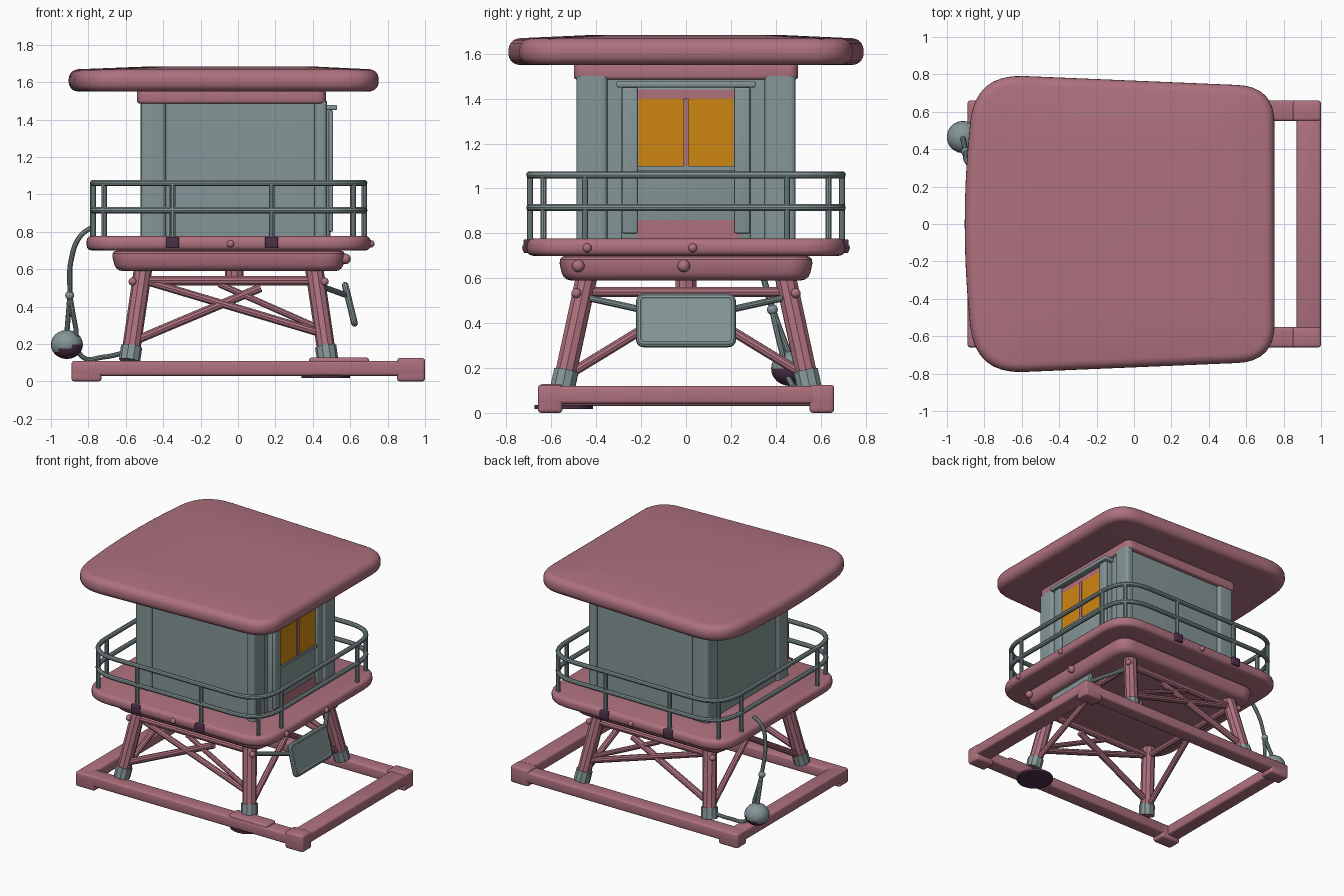
import bpy, bmesh, math
from mathutils import Vector, Matrix

if "Cube" in bpy.data.objects:
    bpy.data.objects.remove(bpy.data.objects["Cube"])


def mat(name, c):
    m = bpy.data.materials.new(name)
    m.diffuse_color = (*c, 1)
    m.use_nodes = True
    m.node_tree.nodes["Principled BSDF"].inputs["Base Color"].default_value = m.diffuse_color
    return m


PINK = mat("dusty pink", (0.42, 0.165, 0.21))
GREY = mat("blue grey", (0.235, 0.305, 0.31))
ORANGE = mat("window orange", (0.62, 0.24, 0.006))
DARK = mat("dark purple", (0.075, 0.03, 0.065))


def outline(corners, n=8):
    """Closed outline from (x, y, rounding) corners."""
    pts = []
    for i, (x, y, d) in enumerate(corners):
        p = Vector((x, y))
        if d <= 0:
            pts.append(p)
            continue
        a = p + (Vector(corners[i - 1][:2]) - p).normalized() * d
        b = p + (Vector(corners[(i + 1) % len(corners)][:2]) - p).normalized() * d
        for k in range(n + 1):
            t = k / n
            pts.append(a * (1 - t) ** 2 + p * (2 * t * (1 - t)) + b * t * t)
    return pts


def rect(x0, x1, y0, y1, d=0):
    return outline([(x0, y0, d), (x1, y0, d), (x1, y1, d), (x0, y1, d)])


def slab(name, pts, z0, z1, m, bevel=0.0, dome=0.0, seg=3, taper=1.0):
    """Extruded outline with rounded edges."""
    bm = bmesh.new()
    f = bm.faces.new([bm.verts.new((p.x, p.y, z0)) for p in pts])
    top = bmesh.ops.extrude_face_region(bm, geom=[f])["geom"]
    tv = [v for v in top if isinstance(v, bmesh.types.BMVert)]
    bmesh.ops.translate(bm, verts=tv, vec=(0, 0, z1 - z0))
    if taper != 1:
        bmesh.ops.scale(bm, verts=[v for v in bm.verts if v.co.z < z0 + 1e-4], vec=(taper, taper, 1))
    if dome:
        tf = [g for g in top if isinstance(g, bmesh.types.BMFace)]
        top = bmesh.ops.extrude_face_region(bm, geom=tf)["geom"]
        bmesh.ops.delete(bm, geom=tf, context='FACES_ONLY')
        tv = [v for v in top if isinstance(v, bmesh.types.BMVert)]
        bmesh.ops.scale(bm, verts=tv, vec=(0.55, 0.55, 1))
        bmesh.ops.translate(bm, verts=tv, vec=(0, 0, dome))
    bmesh.ops.recalc_face_normals(bm, faces=bm.faces[:])
    if bevel:
        es = [e for e in bm.edges if len(e.link_faces) == 2 and e.calc_face_angle() > math.radians(40)]
        bmesh.ops.bevel(bm, geom=es, offset=bevel, segments=seg, profile=0.5, affect='EDGES')
    me = bpy.data.meshes.new(name)
    bm.to_mesh(me)
    bm.free()
    me.materials.append(m)
    ob = bpy.data.objects.new(name, me)
    bpy.context.collection.objects.link(ob)
    return ob


def box(name, x0, x1, y0, y1, z0, z1, m, bevel=0.0):
    return slab(name, rect(x0, x1, y0, y1), z0, z1, m, bevel)


def tube(name, pts, r, m, cyclic=False, smooth=False):
    """Round bar along a path."""
    cu = bpy.data.curves.new(name, 'CURVE')
    cu.dimensions = '3D'
    cu.bevel_depth = r
    cu.bevel_resolution = 3
    cu.use_fill_caps = True
    s = cu.splines.new('BEZIER' if smooth else 'POLY')
    if smooth:
        s.bezier_points.add(len(pts) - 1)
        for b, p in zip(s.bezier_points, pts):
            b.co = p
            b.handle_left_type = b.handle_right_type = 'AUTO'
    else:
        s.points.add(len(pts) - 1)
        for b, p in zip(s.points, pts):
            b.co = (*p, 1)
    s.use_cyclic_u = cyclic
    cu.materials.append(m)
    ob = bpy.data.objects.new(name, cu)
    bpy.context.collection.objects.link(ob)
    bpy.ops.object.select_all(action='DESELECT')
    ob.select_set(True)
    bpy.context.view_layer.objects.active = ob
    bpy.ops.object.convert(target='MESH')
    return bpy.context.object


def ball(name, c, r, m, squash=1.0):
    bpy.ops.mesh.primitive_uv_sphere_add(segments=20, ring_count=12, radius=r, location=c)
    ob = bpy.context.object
    ob.name = name
    ob.scale.z = squash
    ob.data.materials.append(m)
    return ob


# Ground frame with corner feet
for s, n in ((-1, "front"), (1, "back")):
    y0, y1 = sorted((s * 0.55, s * 0.66))
    box(n + "_ground_beam", -0.89, 1.0, y0, y1, 0.03, 0.11, PINK, 0.015)
    box(n + "_left_foot", -0.89, -0.73, y0, y1, 0.0, 0.105, PINK, 0.015)
    box(n + "_right_foot", 0.85, 1.0, y0, y1, 0.0, 0.125, PINK, 0.015)
box("left_ground_beam", -0.89, -0.78, -0.62, 0.62, 0.03, 0.11, PINK, 0.015)
box("right_ground_beam", 0.87, 1.0, -0.62, 0.62, 0.04, 0.12, PINK, 0.015)
box("beam_splice", 0.38, 0.70, -0.655, -0.55, 0.05, 0.128, PINK, 0.015)
disc = [Vector((0.47 + 0.13 * math.cos(a * math.pi / 12), -0.545 + 0.13 * math.sin(a * math.pi / 12))) for a in range(24)]
slab("ground_disc", disc, 0.018, 0.035, DARK)


# Splayed legs with grey shoes
def leg(sx, sy, t):
    a = Vector((-0.05 + sx * 0.53, sy * 0.55, 0.11))
    b = Vector((-0.05 + sx * 0.455, sy * 0.44, 0.62))
    return a.lerp(b, t)


for sx in (-1, 1):
    for sy in (-1, 1):
        tube("leg", [leg(sx, sy, 0), leg(sx, sy, 1)], 0.049, PINK)
        tube("leg_shoe", [leg(sx, sy, 0), leg(sx, sy, 0.15)], 0.057, GREY)
        ball("leg_bolt", leg(sx, sy, 0.83) + Vector((0.045 * sx, 0.03 * sy, 0)), 0.022, PINK)

# Braces between legs
for sy in (-1, 1):
    tube("rising_brace", [leg(-1, sy, 0.2), (0.12, sy * 0.46, 0.50)], 0.024, PINK)
    tube("falling_brace", [leg(-1, sy, 0.85), leg(1, sy, 0.28)], 0.022, PINK)
    tube("short_brace", [(-0.1, sy * 0.46, 0.52), leg(1, sy, 0.32)], 0.018, PINK)
    tube("top_tie", [leg(-1, sy, 0.84), leg(1, sy, 0.84)], 0.026, PINK)
for sx in (-1, 1):
    for sy in (-1, 1):
        tube("side_brace", [leg(sx, sy, 0.1), (-0.05 + sx * 0.46, 0, 0.49)], 0.022, PINK)
    tube("side_tie", [leg(sx, -1, 0.84), leg(sx, 1, 0.84)], 0.024, PINK)
tube("centre_stub", [(-0.02, 0, 0.55), (-0.02, 0, 0.62)], 0.05, PINK)
tube("centre_cap", [(-0.02, 0, 0.535), (-0.02, 0, 0.55)], 0.055, DARK)

# Lower slab and deck
slab("lower_slab", rect(-0.68, 0.58, -0.57, 0.57, 0.12), 0.59, 0.70, PINK, 0.035, taper=0.96)
slab("deck", rect(-0.81, 0.71, -0.71, 0.71, 0.22), 0.70, 0.777, PINK, 0.028)
for sy in (-1, 1):
    for x in (-0.35, 0.18):
        box("deck_clamp", x - 0.035, x + 0.035, sy * 0.705 - 0.02, sy * 0.705 + 0.02, 0.712, 0.772, DARK, 0.006)
    ball("deck_bolt", (-0.04, sy * 0.71, 0.735), 0.02, PINK)
for y in (-0.44, 0.03):
    ball("deck_end_bolt", (0.71, y, 0.735), 0.02, PINK)
    ball("slab_bolt", (0.575, y - 0.04, 0.655), 0.028, PINK)

# Railing
ring = rect(-0.775, 0.675, -0.695, 0.695, 0.24)
for z in (0.915, 1.06):
    tube("rail", [(p.x, p.y, z) for p in ring], 0.017, GREY, cyclic=True)
posts = [(x, s * 0.695) for x in (-0.35, 0.18) for s in (-1, 1)]
posts += [(x, y) for x in (-0.775, 0.675) for y in (-0.45, 0.45)]
posts += [(x, s * 0.635) for x in (-0.715, 0.615) for s in (-1, 1)]
for x, y in posts:
    tube("rail_post", [(x, y, 0.76), (x, y, 1.06)], 0.015, GREY)

# Cabin with corner posts
slab("cabin_wall", rect(-0.50, 0.45, -0.465, 0.465, 0.05), 0.77, 1.50, GREY)
for sy in (-1, 1):
    y0, y1 = sorted((sy * 0.35, sy * 0.488))
    slab("left_corner_post", rect(-0.52, -0.385, y0, y1, 0.03), 0.77, 1.50, GREY)
    slab("right_corner_post", rect(0.41, 0.475, y0, y1, 0.025), 0.77, 1.50, GREY)
slab("cabin_top_band", rect(-0.54, 0.47, -0.50, 0.50, 0.05), 1.485, 1.56, PINK, 0.015)

# Window bay on the right side
box("window_bay", 0.40, 0.49, -0.29, 0.29, 0.77, 1.45, GREY, 0.012)
box("bay_ledge", 0.42, 0.53, -0.31, 0.31, 1.45, 1.478, GREY, 0.008)
box("bay_header", 0.486, 0.494, -0.22, 0.24, 1.40, 1.44, PINK)
box("bay_kick_plate", 0.486, 0.494, -0.22, 0.24, 0.775, 0.86, PINK)
for s in (-1, 1):
    y0, y1 = sorted((s * 0.012, s * 0.212))
    box("window_pane", 0.488, 0.496, y0, y1, 1.10, 1.40, ORANGE)
    y0, y1 = sorted((s * 0.215, s * 0.285))
    box("bay_jamb", 0.48, 0.508, y0, y1, 0.80, 1.45, GREY, 0.008)
box("window_mullion", 0.485, 0.503, -0.012, 0.012, 1.10, 1.40, PINK)
box("window_sill", 0.48, 0.505, -0.215, 0.215, 1.08, 1.10, GREY)

# Roof with bowed left edge
roof = [(0.752, -0.735, 0.2), (0.752, 0.735, 0.2), (-0.85, 0.802, 0.26),
        (-0.93, 0, 0.5), (-0.85, -0.802, 0.26)]
slab("roof", outline(roof), 1.55, 1.667, PINK, 0.05, dome=0.016, seg=5)

# Tilted sign board with rim and struts
M = Matrix.Translation((0.598, 0, 0.412)) @ Matrix.Rotation(-0.24, 4, 'Y')
box("sign_board", -0.014, 0.014, -0.205, 0.205, -0.108, 0.108, GREY).matrix_world = M
tube("sign_rim", [M @ Vector((0, p.x, p.y)) for p in rect(-0.205, 0.205, -0.105, 0.105, 0.02)], 0.018, GREY, cyclic=True)
for s in (-1, 1):
    tube("sign_strut", [leg(1, s, 0.8), (0.58, s * 0.2, 0.46)], 0.015, GREY)

# Hanging float and its ropes
f = ball("float_ball", (-0.915, 0.465, 0.197), 0.086, GREY, 0.9)
f.data.materials.append(DARK)
for p in f.data.polygons:
    p.material_index = 1 if p.center.z - 0.25 * p.center.x < -0.02 else 0
tube("hanging_rope", [(-0.77, 0.30, 0.83), (-0.84, 0.30, 0.78), (-0.89, 0.33, 0.66), (-0.90, 0.39, 0.45), (-0.915, 0.46, 0.26)],
     0.014, GREY, smooth=True)
tube("trailing_rope", [(-0.90, 0.38, 0.47), (-0.87, 0.42, 0.30), (-0.83, 0.47, 0.13), (-0.72, 0.51, 0.13), (-0.58, 0.55, 0.16)],
     0.013, GREY, smooth=True)
ball("rope_knot", (-0.90, 0.385, 0.46), 0.024, GREY)

# Smooth shading with crisp edges
bpy.ops.object.select_all(action='DESELECT')
for ob in bpy.context.scene.objects:
    if ob.type == 'MESH':
        ob.select_set(True)
        bpy.context.view_layer.objects.active = ob
bpy.ops.object.shade_smooth_by_angle(angle=math.radians(35))
